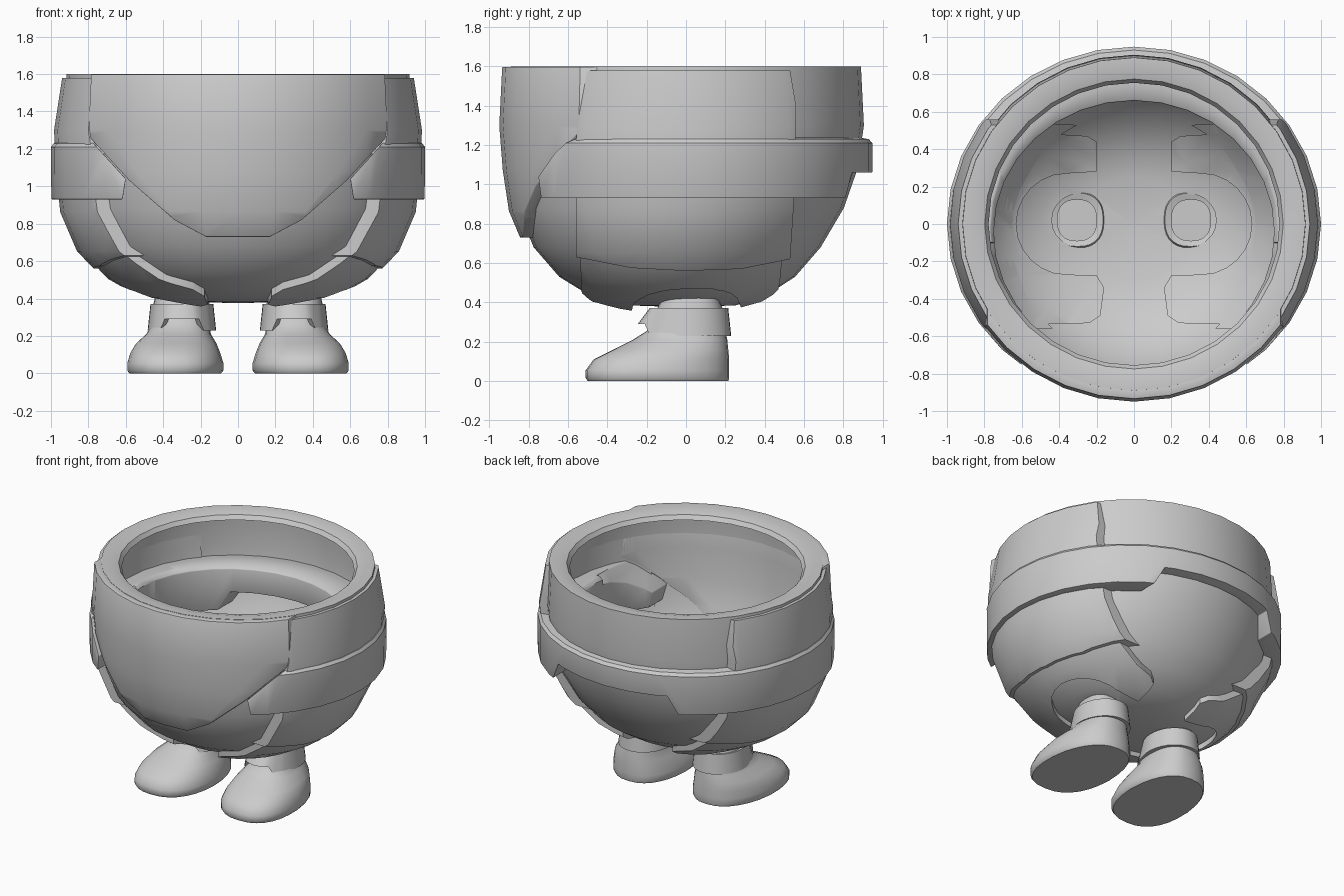
import bpy, bmesh
from math import sin, cos, pi, radians, hypot

if "Cube" in bpy.data.objects:
    bpy.data.objects.remove(bpy.data.objects["Cube"])

SEG = 32
# body outline (radius, z) from the underside up to the rim, then rolled lip and thin inner wall
OUT = [(.01, .375), (.28, .385), (.45, .435), (.6, .53), (.73, .68),
       (.83, .88), (.88, 1.08), (.905, 1.3), (.89, 1.6)]
INN = [(.83, 1.6), (.775, 1.585), (.755, 1.555), (.865, 1.53), (.885, 1.3), (.86, 1.085),
       (.811, .89), (.714, .692), (.59, .547), (.443, .453), (.275, .405), (.01, .395)]


def finish(ob, angle=35):
    bpy.ops.object.select_all(action='DESELECT')
    ob.select_set(True)
    bpy.context.view_layer.objects.active = ob
    bpy.ops.object.shade_smooth_by_angle(angle=radians(angle))


def loft(name, rings, closed=False):
    """Skin a list of equal rings; closed joins last ring to first."""
    bm = bmesh.new()
    vs = [[bm.verts.new(p) for p in r] for r in rings]
    n, m = len(rings[0]), len(rings)
    for i in range(m if closed else m - 1):
        a, b = vs[i], vs[(i + 1) % m]
        for j in range(n):
            k = (j + 1) % n
            bm.faces.new((a[j], a[k], b[k], b[j]))
    if not closed:
        bm.faces.new(vs[0])
        bm.faces.new(vs[-1])
    bmesh.ops.recalc_face_normals(bm, faces=bm.faces[:])
    me = bpy.data.meshes.new(name)
    bm.to_mesh(me)
    bm.free()
    ob = bpy.data.objects.new(name, me)
    bpy.context.collection.objects.link(ob)
    return ob


def oval(rx, ry, cy, z, n=SEG):
    return [(rx * sin(2 * pi * j / n), cy - ry * cos(2 * pi * j / n), z) for j in range(n)]


def lathe_ring(r, z):
    # lower half is wider and set forward
    k = max(0, min(1, (1.15 - z) / .45))
    return oval(r * (1.03 + .085 * k), r, -.045 * k * min(1, r / .5), z)


def offset(d, top=1):
    """Body outline pushed along its normals."""
    res = []
    for i, (r, z) in enumerate(OUT):
        a, b = OUT[max(i - 1, 0)], OUT[min(i + 1, len(OUT) - 1)]
        dr, dz = b[0] - a[0], b[1] - a[1]
        l = hypot(dr, dz)
        q = d * (top if i == len(OUT) - 1 else 1)
        res.append((max(.005, r + q * dz / l), min(1.598, z - q * dr / l)))
    return res


def shell(name, d, top=1):
    prof = offset(d, top) + offset(-.03, .4)[::-1]
    return loft(name, [lathe_ring(*p) for p in prof], True)


def prism(poly, axis, lo, hi):
    put = {'x': lambda p, t: (t, p[0], p[1]), 'y': lambda p, t: (p[0], t, p[1]),
           'z': lambda p, t: (p[0], p[1], t)}[axis]
    return loft("cutter", [[put(p, t) for p in poly] for t in (lo, hi)])


def cut(ob, cutter, op='INTERSECT', bevel=0):
    m = ob.modifiers.new("cut", 'BOOLEAN')
    m.operation, m.object, m.solver = op, cutter, 'EXACT'
    if bevel:
        b = ob.modifiers.new("bevel", 'BEVEL')
        b.width, b.segments, b.limit_method, b.angle_limit = bevel, 2, 'ANGLE', radians(45)
    dg = bpy.context.evaluated_depsgraph_get()
    me = bpy.data.meshes.new_from_object(ob.evaluated_get(dg))
    ob.modifiers.clear()
    ob.data = me
    bpy.data.objects.remove(cutter)


# hollow body with two leg wells
body = loft("body_bowl", [lathe_ring(*p) for p in OUT + INN])
for s in (-1, 1):
    well = [(s * .3 + x, y, 0) for x, y, _ in oval(.14, .14, .02, 0, 20)]
    cut(body, prism(well, 'z', .2, .6), 'DIFFERENCE')
finish(body)

# front plate
half = [(.17, .73), (.34, .82), (.58, 1.03), (.8, 1.27), (.78, 1.7)]
front = shell("front_plate", .045)
cut(front, prism(half + [(-x, z) for x, z in half[::-1]], 'y', -1.3, -.2), bevel=.006)
finish(front)

# side plates, one on each flank
sides = [(-.52, 1.58), (-.56, 1.22), (-.56, .63), (-.28, .575), (0, .56), (.28, .57),
         (.53, .62), (.55, .92), (.56, 1.4), (.53, 1.58)]
for s, nm in ((-1, "left"), (1, "right")):
    plate = shell("side_plate_" + nm, .05, .4)
    cut(plate, prism(sides, 'x', s * .3, s * 1.3))
    finish(plate)

# belt: solid band reaching into the bowl, open at the front and stepped at the back
belt = loft("belt", [oval(.76, .71, -.04, .93), oval(.998, .948, 0, .93), oval(1, .948, 0, 1.21),
                     oval(.985, .93, 0, 1.23), oval(.85, .83, 0, 1.25), oval(.77, .77, -.03, 1.26),
                     oval(.75, .70, -.04, 1.235)], True)
cut(belt, prism([(-.44, 1.06), (-.52, .9), (.52, .9), (.44, 1.06)], 'y', .3, 1.3), 'DIFFERENCE')
cut(belt, prism([(-.63, .85), (-.6, 1.04), (-.79, 1.25), (-.79, 1.35), (.79, 1.35), (.79, 1.25),
                 (.6, 1.04), (.63, .85)], 'y', -1.3, -.1), 'DIFFERENCE', .016)
finish(belt)

# hip plates that wrap under the body around each leg
arc = [(.36 + .27 * sin(a * pi / 12), -.27 * cos(a * pi / 12)) for a in range(13)]
hip = [(1.2, -.55), (.24, -.53), (.18, -.49), (.16, -.34), (.2, -.275)] + arc + \
      [(.2, .28), (.2, .44), (.25, .47), (1.2, .53)]
for s, nm in ((-1, "left"), (1, "right")):
    plate = shell("hip_plate_" + nm, .034)
    cut(plate, prism([(s * x, y) for x, y in hip], 'z', .2, .72))
    finish(plate)


def foot_ring(s, x0, x1, yf, yb, z, toe, n=28):
    cx, hw, cy, hl = (x0 + x1) / 2, (x1 - x0) / 2, (yf + yb) / 2, (yb - yf) / 2
    e = lambda q: (abs(q) ** .82) * (1 if q > 0 else -1)
    return [(s * (cx + hw * e(c) * (1 - toe * max(0, v)) - toe * .15 * v), cy + hl * e(v), z)
            for c, v, _ in oval(1, 1, 0, 0, n)]


# boots: sole, toe, ankle, then the hollow leg socket inside the bowl
BOOT = [(.09, .58, -.5, .215, 0, .13), (.078, .592, -.51, .22, .015, .13), (.078, .592, -.51, .22, .055, .13),
        (.095, .575, -.47, .22, .11, .12), (.115, .545, -.37, .215, .16, .08), (.145, .49, -.27, .21, .21, .04),
        (.15, .46, -.19, .2, .26, 0), (.15, .455, -.15, .19, .36, 0), (.165, .44, -.12, .165, .42, 0),
        (.2, .41, -.09, .13, .41, 0), (.2, .41, -.09, .13, .27, 0)]


def cuff_ring(s, grow, low, n=36):
    """Ankle cuff edge; the lower one is notched over the instep."""
    pts = []
    for j in range(n):
        a, d = 2 * pi * j / n, min(j, n - j) * 360 / n
        flare = .045 if low and d < 65 else 0
        z = (.29 if d < 36 else .23) if low else .37
        pts.append((s * (.3 + (.168 + grow) * sin(a)), .015 - (.2 + grow + flare) * cos(a), z))
    return pts


for s, nm in ((-1, "left"), (1, "right")):
    finish(loft("boot_" + nm, [foot_ring(s, *p) for p in BOOT]), 50)
    finish(loft("ankle_cuff_" + nm, [cuff_ring(s, -.03, False), cuff_ring(s, 0, False),
                                     cuff_ring(s, .015, True), cuff_ring(s, -.025, True)], True))
